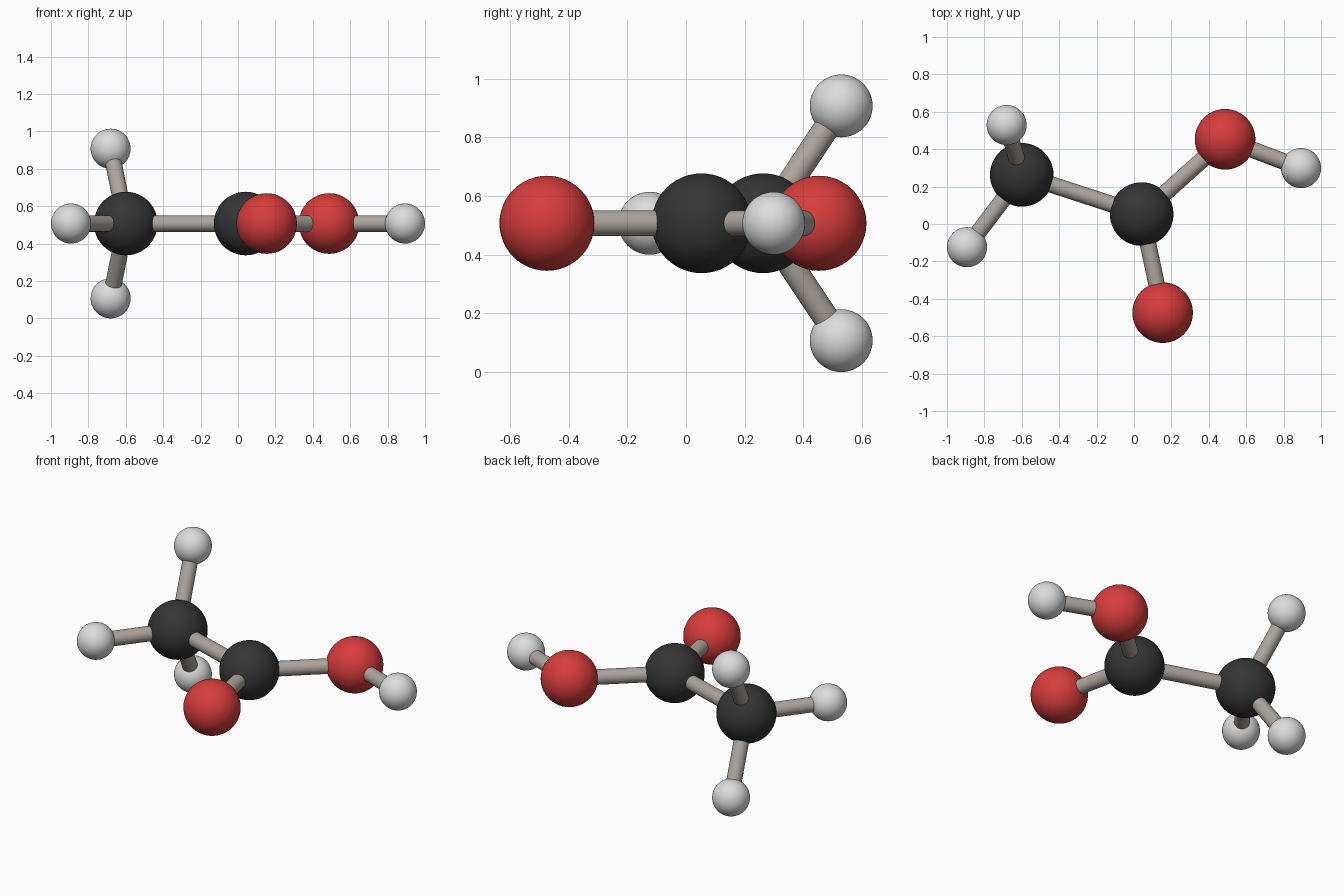
import bpy
from mathutils import Vector

if "Cube" in bpy.data.objects:
    bpy.data.objects.remove(bpy.data.objects["Cube"])


def material(name, rgb):
    m = bpy.data.materials.new(name)
    m.diffuse_color = (*rgb, 1)
    m.use_nodes = True
    m.node_tree.nodes["Principled BSDF"].inputs["Base Color"].default_value = m.diffuse_color
    return m


# element: (radius, material)
KINDS = {
    "carbon": (0.17, material("charcoal", (0.035, 0.035, 0.035))),
    "oxygen": (0.162, material("red", (0.68, 0.045, 0.045))),
    "hydrogen": (0.107, material("light grey", (0.72, 0.72, 0.72))),
}
BOND = material("warm grey", (0.42, 0.38, 0.335))
BOND_RADIUS = 0.044
Z = 0.507

# part name: (element, centre)
ATOMS = {
    "methyl_carbon": ("carbon", (-0.60, 0.263, Z)),
    "acid_carbon": ("carbon", (0.041, 0.053, Z)),
    "double_oxygen": ("oxygen", (0.153, -0.474, Z)),
    "hydroxyl_oxygen": ("oxygen", (0.487, 0.453, Z)),
    "hydroxyl_hydrogen": ("hydrogen", (0.893, 0.299, Z)),
    "methyl_hydrogen_side": ("hydrogen", (-0.893, -0.124, Z)),
    "methyl_hydrogen_top": ("hydrogen", (-0.681, 0.529, Z + 0.4)),
    "methyl_hydrogen_bottom": ("hydrogen", (-0.681, 0.529, Z - 0.4)),
}
BONDS = [
    ("methyl_carbon", "acid_carbon"),
    ("acid_carbon", "double_oxygen"),
    ("acid_carbon", "hydroxyl_oxygen"),
    ("hydroxyl_oxygen", "hydroxyl_hydrogen"),
    ("methyl_carbon", "methyl_hydrogen_side"),
    ("methyl_carbon", "methyl_hydrogen_top"),
    ("methyl_carbon", "methyl_hydrogen_bottom"),
]


def finish(name, mat):
    ob = bpy.context.object
    ob.name = name
    ob.data.materials.append(mat)
    bpy.ops.object.shade_smooth_by_angle()


# atom balls
for name, (kind, centre) in ATOMS.items():
    radius, mat = KINDS[kind]
    bpy.ops.mesh.primitive_uv_sphere_add(segments=48, ring_count=24, radius=radius, location=centre)
    finish(name, mat)

# bond rods, running from ball centre to ball centre
for a, b in BONDS:
    p, q = Vector(ATOMS[a][1]), Vector(ATOMS[b][1])
    d = q - p
    bpy.ops.mesh.primitive_cylinder_add(
        vertices=32, radius=BOND_RADIUS, depth=d.length, location=(p + q) / 2,
        rotation=d.to_track_quat("Z", "Y").to_euler())
    finish(f"bond_{a}_to_{b}", BOND)
